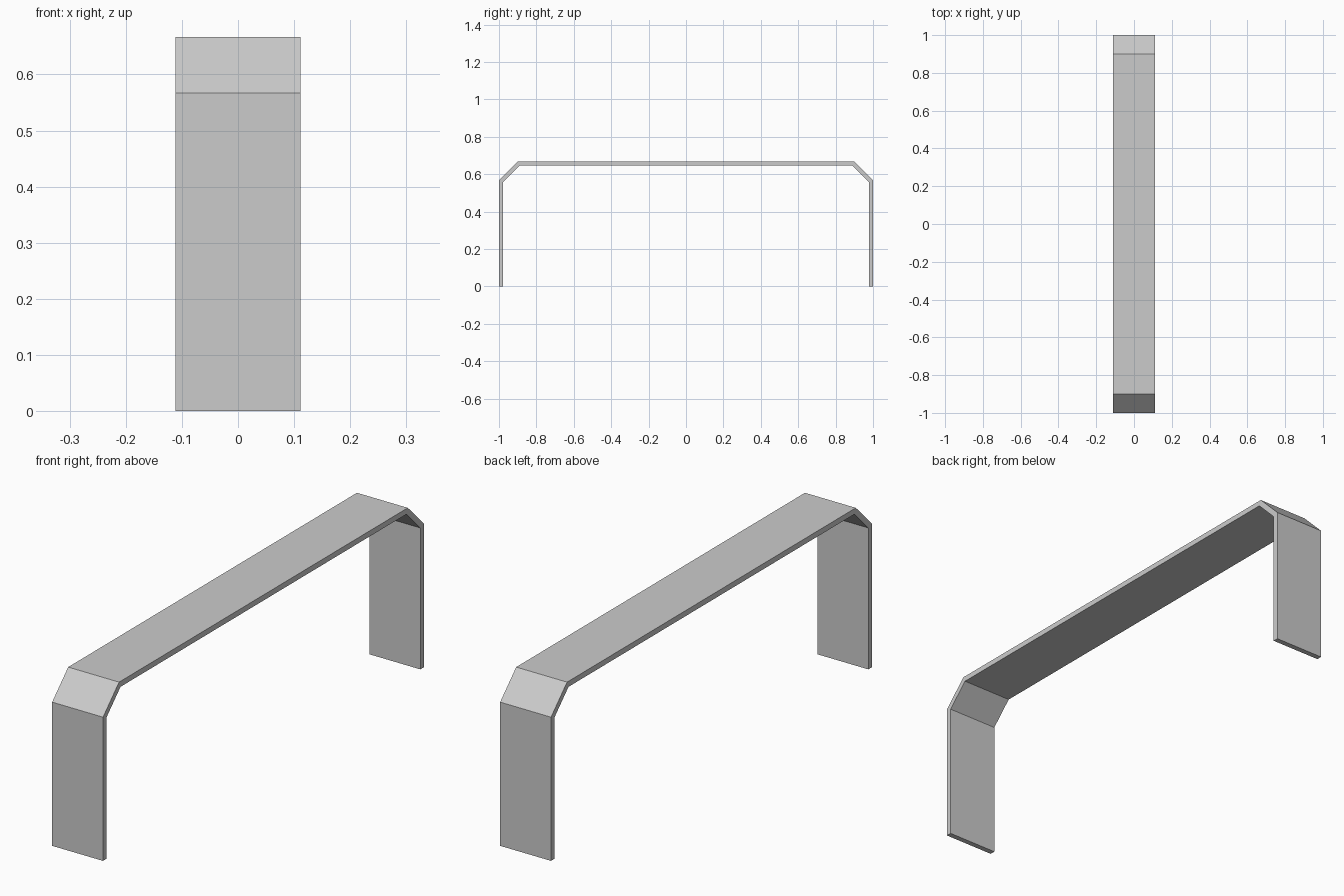
import bpy, bmesh, math

if "Cube" in bpy.data.objects:
    bpy.data.objects.remove(bpy.data.objects["Cube"])

WIDTH, HEIGHT, CHAMFER, THICK = 0.222, 0.667, 0.10, 0.022
MITRE = THICK * math.tan(math.radians(22.5))

# Half of the bent strip as (outer, inner) pairs in y, z
half = [
    ((-1.0, 0.0), (-1.0 + THICK, 0.0)),
    ((-1.0, HEIGHT - CHAMFER), (-1.0 + THICK, HEIGHT - CHAMFER - MITRE)),
    ((-1.0 + CHAMFER, HEIGHT), (-1.0 + CHAMFER + MITRE, HEIGHT - THICK)),
]
# Mirror to the other leg
pairs = half + [((-o[0], o[1]), (-i[0], i[1])) for o, i in reversed(half)]

# Cross-section rings swept along the strip
bm = bmesh.new()
rings = []
for outer, inner in pairs:
    rings.append([bm.verts.new((x, *p)) for x, p in (
        (-WIDTH / 2, outer), (WIDTH / 2, outer),
        (WIDTH / 2, inner), (-WIDTH / 2, inner))])
for a, b in zip(rings, rings[1:]):
    for k in range(4):
        n = (k + 1) % 4
        bm.faces.new((a[k], a[n], b[n], b[k]))

# Feet ends
bm.faces.new(rings[0])
bm.faces.new(rings[-1])
bmesh.ops.recalc_face_normals(bm, faces=bm.faces)

mesh = bpy.data.meshes.new("bent_strip_bench")
bm.to_mesh(mesh)
bm.free()
bpy.context.collection.objects.link(bpy.data.objects.new("bent_strip_bench", mesh))
